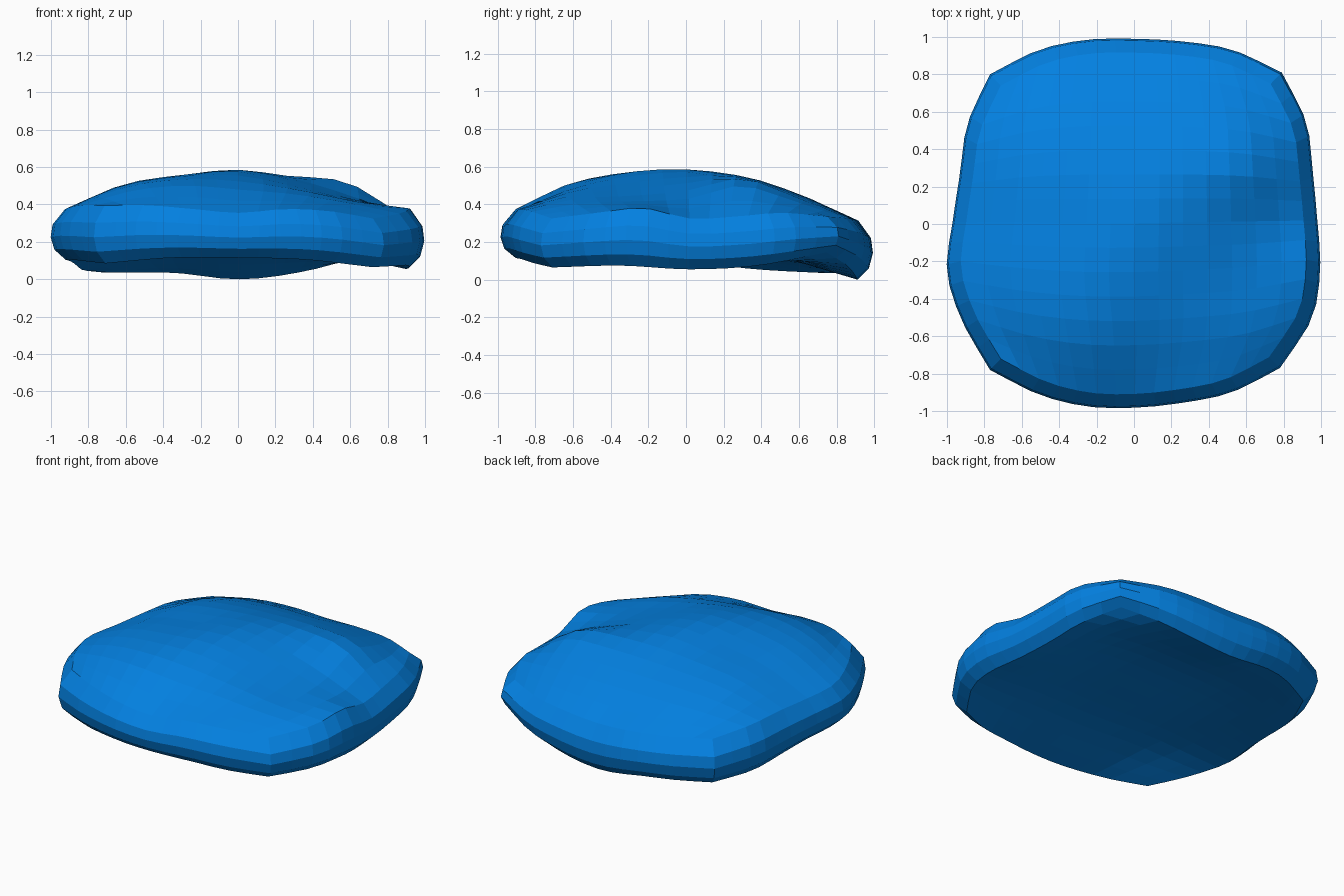
import bpy, bmesh

if "Cube" in bpy.data.objects:
    bpy.data.objects.remove(bpy.data.objects["Cube"])

N = 14  # quads along each side of the cushion

# outline of each side, sampled evenly along that side
LEFT = [-.77, -.92, -1.0, -.97, -.93, -.89, -.77]
RIGHT = [.78, .95, .995, .98, .955, .92, .79]
FRONT = [-.78, -.91, -.975, -.982, -.955, -.90, -.77]
BACK = [.80, .93, .985, .99, .975, .93, .81]

# heights of the upper and lower sheets, rows from front to back
TOP = [[.40, .40, .38, .36, .38, .37, .33],
       [.40, .49, .52, .50, .47, .42, .36],
       [.38, .51, .56, .575, .51, .43, .385],
       [.37, .50, .55, .59, .54, .45, .33],
       [.37, .49, .53, .55, .55, .52, .34],
       [.36, .43, .45, .455, .45, .43, .36],
       [.33, .33, .32, .31, .32, .33, .34]]
BOTTOM = [[.09, .12, .12, .11, .07],
          [.11, .18, .17, .15, .08],
          [.10, .16, .16, .15, .06],
          [.06, .12, .13, .13, .08],
          [.04, .04, .005, .05, .15]]


def curve(vals, t):
    """Smooth interpolation through evenly spaced values, t in 0..1."""
    n = len(vals) - 1
    f = t * n
    i = min(int(f), n - 1)
    f -= i
    b, c = vals[i], vals[i + 1]
    a = vals[i - 1] if i > 0 else 2 * b - c
    d = vals[i + 2] if i + 2 <= n else 2 * c - b
    return b + .5 * f * (c - a + f * (2*a - 5*b + 4*c - d + f * (3*(b - c) + d - a)))


def height(table, s, t):
    return curve([curve(row, s) for row in table], t)


def place(s, t, k):
    l, r = curve(LEFT, t), curve(RIGHT, t)
    f, b = curve(FRONT, s), curve(BACK, s)
    return (l + (r - l) * s) * k, (f + (b - f) * t) * k


bm = bmesh.new()


# upper and lower sheets
def sheet(table, k):
    g = {}
    for i in range(N + 1):
        for j in range(N + 1):
            s, t = i / N, j / N
            g[i, j] = bm.verts.new((*place(s, t, k), height(table, s, t)))
    for i in range(N):
        for j in range(N):
            bm.faces.new((g[i, j], g[i+1, j], g[i+1, j+1], g[i, j+1]))
    return g


top = sheet(TOP, .925)
low = sheet(BOTTOM, .92)

# rounded rim joining the sheets
edge = ([(i, 0) for i in range(N)] + [(N, j) for j in range(N)] +
        [(i, N) for i in range(N, 0, -1)] + [(0, j) for j in range(N, 0, -1)])
rings = [[top[e] for e in edge]]
for mix, k in ((.3, .99), (.55, 1.0), (.8, .98)):
    ring = []
    for e in edge:
        x, y = place(e[0] / N, e[1] / N, k)
        z = top[e].co.z * (1 - mix) + low[e].co.z * mix
        ring.append(bm.verts.new((x, y, z)))
    rings.append(ring)
rings.append([low[e] for e in edge])
for a, b in zip(rings, rings[1:]):
    for i in range(len(edge)):
        j = (i + 1) % len(edge)
        bm.faces.new((a[i], b[i], b[j], a[j]))

bmesh.ops.recalc_face_normals(bm, faces=bm.faces)

# rest on the ground
lift = min(v.co.z for v in bm.verts)
for v in bm.verts:
    v.co.z -= lift

mesh = bpy.data.meshes.new("cushion")
bm.to_mesh(mesh)
bm.free()
cushion = bpy.data.objects.new("cushion", mesh)
bpy.context.collection.objects.link(cushion)

blue = bpy.data.materials.new("blue_fabric")
blue.diffuse_color = (0.001, 0.22, 0.76, 1)
blue.use_nodes = True
blue.node_tree.nodes["Principled BSDF"].inputs["Base Color"].default_value = blue.diffuse_color
mesh.materials.append(blue)
